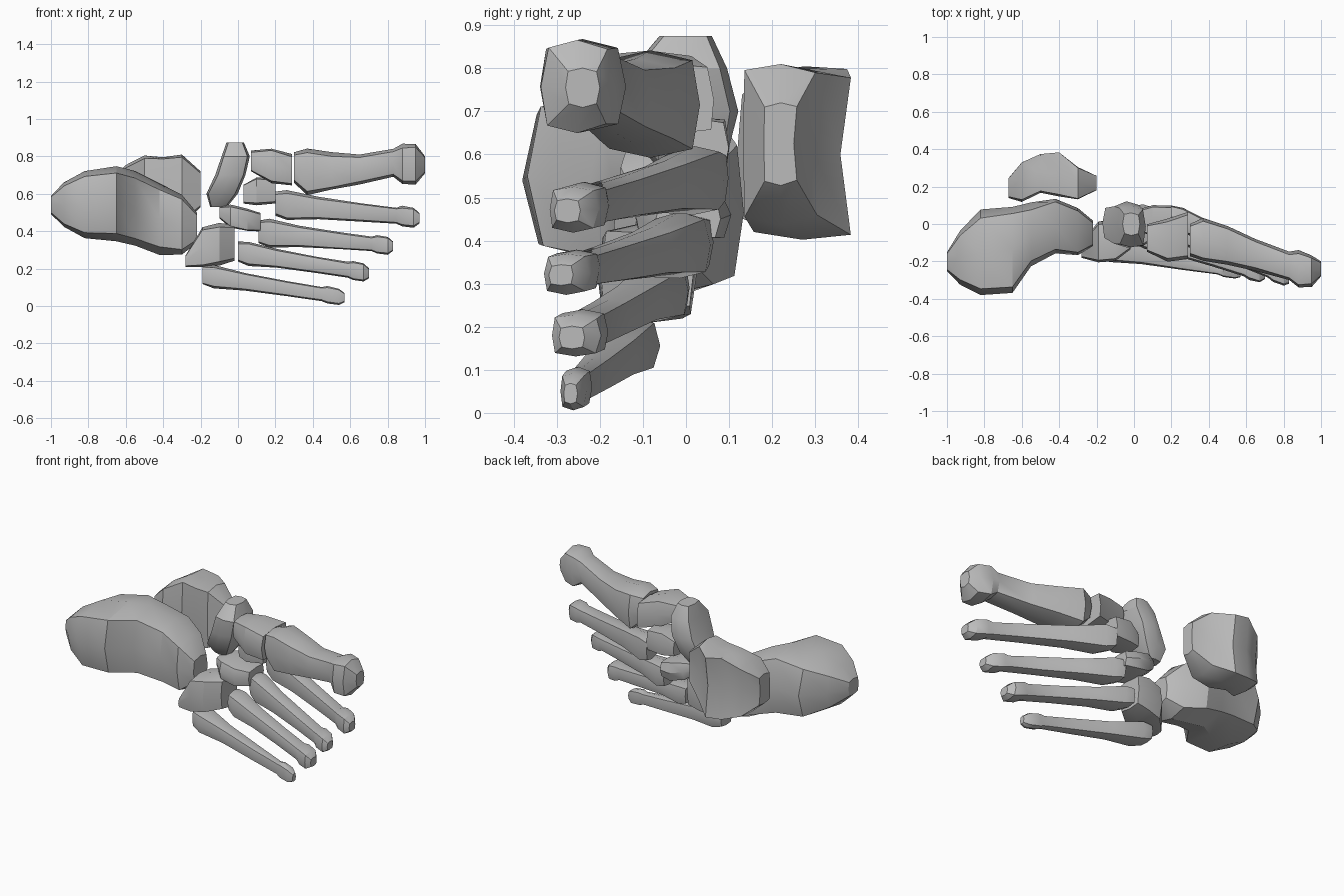
import bpy
import bmesh
import math
import random
from mathutils import Vector

random.seed(4)
cube = bpy.data.objects.get("Cube")
if cube:
    bpy.data.objects.remove(cube, do_unlink=True)

# Single bone colour
bone = bpy.data.materials.new("bone_grey")
bone.use_nodes = True
colour = (.5, .5, .5, 1)
bone.diffuse_color = colour
bone.node_tree.nodes["Principled BSDF"].inputs["Base Color"].default_value = colour


def loft(name, stations, axis="x", power=.55, pinch=1.0, rough=.05, sides=8):
    """Skin rounded rings; each station is (position, u low, u high, v low, v high)."""
    bm = bmesh.new()
    rings = []
    for pos, u_low, u_high, v_low, v_high in stations:
        ring = []
        for i in range(sides):
            angle = math.tau * i / sides
            c, s = math.cos(angle), math.sin(angle)
            u = math.copysign(abs(c) ** power, c) if abs(c) > .01 else 0
            v = math.copysign(abs(s) ** power, s) if abs(s) > .01 else 0
            if i == 0:
                u *= pinch
            u *= 1 + random.uniform(-rough, rough)
            v *= 1 + random.uniform(-rough, rough)
            a = (u_low + u_high) / 2 + u * (u_high - u_low) / 2
            b = (v_low + v_high) / 2 + v * (v_high - v_low) / 2
            point = (pos, a, b) if axis == "x" else (a, b, pos)
            ring.append(bm.verts.new(Vector(point)))
        rings.append(ring)
    for first, second in zip(rings, rings[1:]):
        for i in range(sides):
            j = (i + 1) % sides
            bm.faces.new((first[i], first[j], second[j], second[i]))
    bm.faces.new(rings[0])
    bm.faces.new(rings[-1])
    bmesh.ops.recalc_face_normals(bm, faces=bm.faces)
    mesh = bpy.data.meshes.new(name)
    bm.to_mesh(mesh)
    bm.free()
    mesh.materials.append(bone)
    obj = bpy.data.objects.new(name, mesh)
    bpy.context.collection.objects.link(obj)
    bpy.ops.object.select_all(action="DESELECT")
    obj.select_set(True)
    bpy.context.view_layer.objects.active = obj
    bpy.ops.object.shade_smooth_by_angle(angle=math.radians(32))
    return obj


# Share of base size and head size along a long bone
LONG_BONE = [(0, .8, 0), (.08, 1, 0), (.3, .68, .1), (.6, .35, .4),
             (.84, 0, .8), (.88, 0, 1), (.96, 0, .95), (1, 0, .5)]


def long_bone(name, base, base_half, head, head_half):
    base, head = Vector(base), Vector(head)
    stations = []
    for t, base_share, head_share in LONG_BONE:
        centre = base.lerp(head, t)
        hy, hz = (b * base_share + h * head_share
                  for b, h in zip(base_half, head_half))
        stations.append((centre.x, centre.y - hy, centre.y + hy,
                         centre.z - hz, centre.z + hz))
    loft(name, stations)


# Heel and ankle
loft("heel_bone", [
    (-1, -.25, -.15, .49, .59),
    (-.93, -.32, -.04, .42, .66),
    (-.82, -.38, .07, .36, .72),
    (-.65, -.37, .1, .35, .75),
    (-.55, -.23, .11, .33, .72),
    (-.42, -.16, .14, .28, .65),
    (-.3, -.17, .09, .27, .6),
    (-.22, -.12, .02, .34, .5)], rough=.04)

loft("ankle_bone", [
    (-.67, .14, .25, .5, .68),
    (-.6, .12, .34, .44, .75),
    (-.5, .17, .38, .41, .81),
    (-.4, .15, .39, .4, .8),
    (-.3, .13, .31, .44, .81),
    (-.2, .18, .26, .53, .72)], power=.25, pinch=.75, rough=.03)

# Midfoot
loft("boat_shaped_bone", [
    (.53, -.15, -.06, -.03, .06),
    (.6, -.17, 0, -.09, .1),
    (.7, -.12, .04, -.13, .12),
    (.8, -.09, .06, -.13, .1),
    (.875, -.06, .03, -.06, .06)], axis="z")

loft("inner_wedge_bone", [
    (.07, -.15, 0, .72, .83),
    (.18, -.2, .03, .66, .84),
    (.29, -.19, .07, .645, .81)], power=.4)

loft("middle_wedge_bone", [
    (.03, -.04, .08, .55, .65),
    (.1, -.07, .1, .54, .69),
    (.2, -.05, .1, .55, .68)], power=.4)

loft("outer_wedge_bone", [
    (-.1, -.07, .05, .47, .53),
    (-.04, -.12, .09, .42, .54),
    (.05, -.12, .1, .4, .52),
    (.12, -.07, .08, .4, .5)], power=.45)

loft("cuboid_bone", [
    (-.28, -.18, -.1, .21, .27),
    (-.19, -.21, .01, .21, .42),
    (-.1, -.2, .03, .22, .44),
    (-.02, -.14, .02, .24, .43)], power=.4)

# Forefoot: thick first ray, then four slender ones
loft("first_long_bone", [
    (.3, -.17, 0, .66, .82),
    (.37, -.2, .035, .59, .84),
    (.5, -.22, -.01, .62, .82),
    (.65, -.25, -.08, .65, .81),
    (.83, -.3, -.15, .69, .84),
    (.88, -.34, -.14, .65, .865),
    (.95, -.335, -.17, .65, .865),
    (1, -.28, -.2, .71, .8)], rough=.03)

long_bone("second_long_bone", (.2, .045, .545), (.07, .08), (.97, -.275, .47), (.06, .055))
long_bone("third_long_bone", (.11, .01, .395), (.07, .075), (.83, -.29, .32), (.055, .05))
long_bone("fourth_long_bone", (0, -.045, .29), (.07, .065), (.7, -.265, .175), (.06, .052))
long_bone("fifth_long_bone", (-.19, -.12, .165), (.07, .062), (.57, -.268, .045), (.032, .046))
